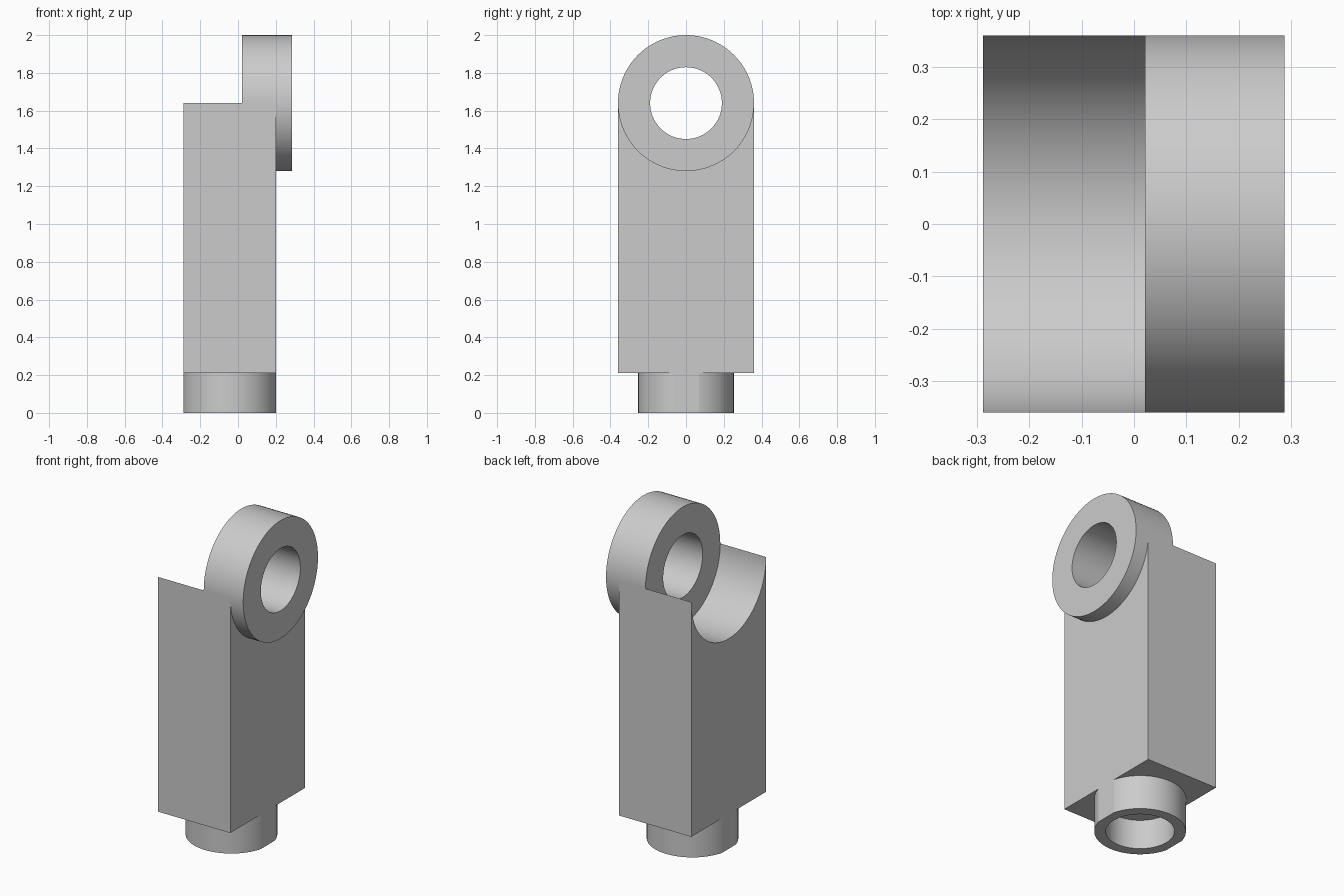
import bpy, bmesh
from math import cos, sin, pi, radians

cube = bpy.data.objects.get("Cube")
if cube:
    bpy.data.objects.remove(cube, do_unlink=True)

SEG = 96
EYE_Z, EYE_R, BORE_R = 1.64, 0.36, 0.19      # eye ring
X_BACK, X_FACE = -0.288, 0.2                 # body sides
Z_BODY = 0.21
X_MID = (X_BACK + X_FACE) / 2
HALF = (X_FACE - X_BACK) / 2

grey = bpy.data.materials.new("plain grey")
grey.use_nodes = True
colour = (0.6, 0.6, 0.6, 1)
grey.diffuse_color = colour
grey.node_tree.nodes["Principled BSDF"].inputs["Base Color"].default_value = colour


def loft(name, loops, closed=False):
    """Join equal-length point loops with quads; cap the ends or close round."""
    bm = bmesh.new()
    rows = [[bm.verts.new(p) for p in loop] for loop in loops]
    pairs = list(zip(rows, rows[1:]))
    if closed:
        pairs.append((rows[-1], rows[0]))
    else:
        bm.faces.new(rows[0])
        bm.faces.new(rows[-1])
    for a, b in pairs:
        for i in range(len(a)):
            j = (i + 1) % len(a)
            bm.faces.new((a[i], a[j], b[j], b[i]))
    bmesh.ops.recalc_face_normals(bm, faces=bm.faces)
    mesh = bpy.data.meshes.new(name)
    bm.to_mesh(mesh)
    bm.free()
    mesh.materials.append(grey)
    obj = bpy.data.objects.new(name, mesh)
    bpy.context.collection.objects.link(obj)
    bpy.ops.object.select_all(action='DESELECT')
    obj.select_set(True)
    bpy.context.view_layer.objects.active = obj
    bpy.ops.object.shade_smooth_by_angle(angle=radians(10))
    return obj


def circle(r, n=SEG):
    return [(r * cos(2 * pi * i / n), r * sin(2 * pi * i / n)) for i in range(n)]


# Body: block with a half-round cradle cut in its top
scoop = [(y, EYE_Z + z) for y, z in circle(EYE_R)[SEG // 2:]] + [(EYE_R, EYE_Z)]
outline = [(EYE_R, Z_BODY), (-EYE_R, Z_BODY)] + scoop
loft("body_block", [[(x, y, z) for y, z in outline] for x in (X_BACK, X_FACE)])


# Eye ring: sits in the cradle and stands proud of the face
def eye_loop(x, r):
    return [(x, y, EYE_Z + z) for y, z in circle(r)]


x0, x1 = 0.021, 0.287
loft("eye_ring", [eye_loop(x0, EYE_R), eye_loop(x1, EYE_R),
                  eye_loop(x1, BORE_R), eye_loop(x0, BORE_R)], closed=True)


# Peg: round collar trimmed flush with the body sides, with a blind socket
def peg_loop(r, z):
    return [(X_MID + max(-HALF, min(HALF, x)), y, z) for x, y in circle(r)]


loft("socket_peg", [peg_loop(0.253, Z_BODY), peg_loop(0.253, 0),
                    peg_loop(BORE_R, 0), peg_loop(BORE_R, 0.18)])
